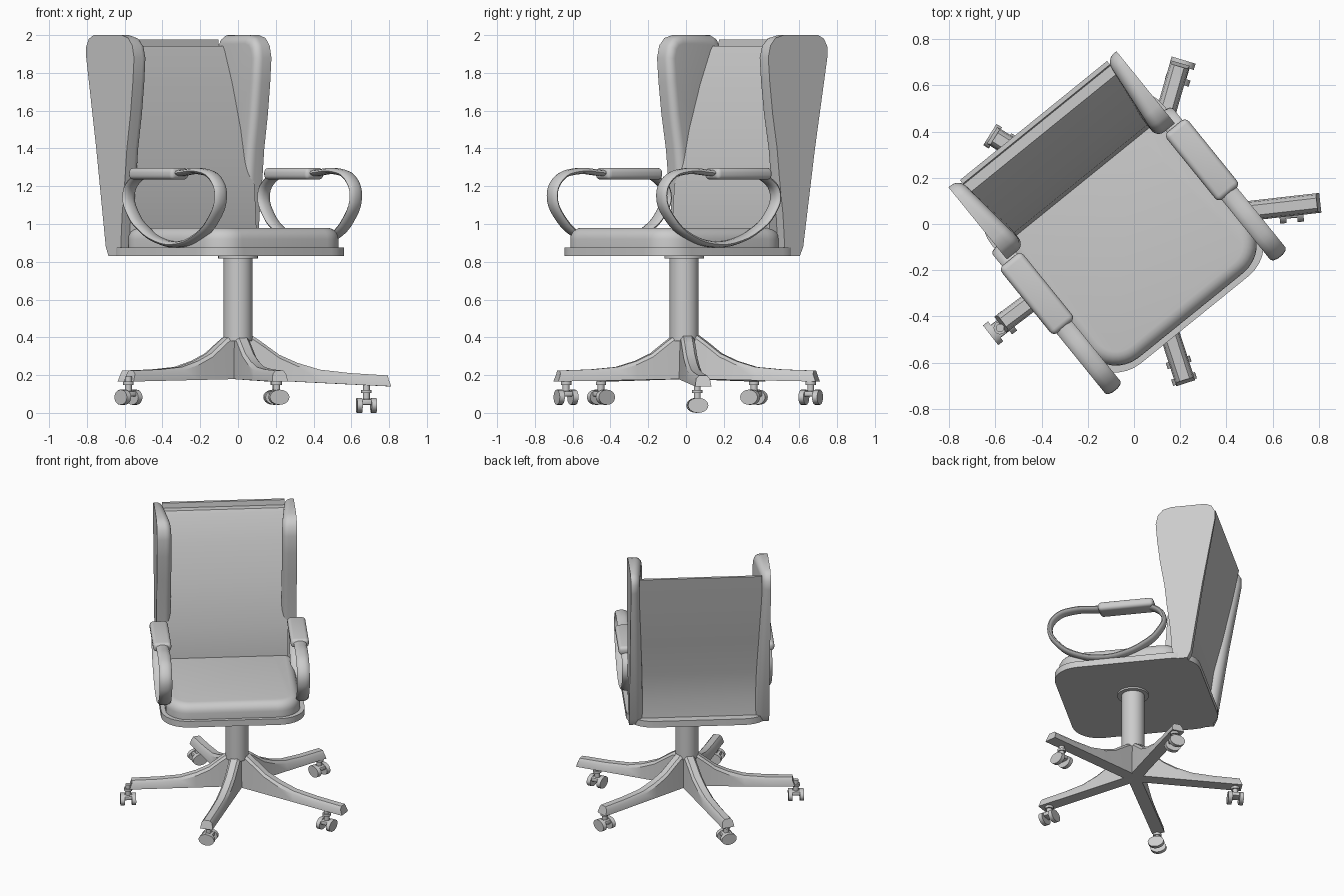
import bpy, bmesh
from math import radians, pi, cos, sin, atan2
from mathutils import Matrix

if "Cube" in bpy.data.objects:
    bpy.data.objects.remove(bpy.data.objects["Cube"])

T, R = Matrix.Translation, Matrix.Rotation
# Seat assembly is swivelled relative to the base
SEAT = T((0, -.01, 0)) @ R(radians(39), 4, 'Z') @ T((-.05, 0, 0))


def finish(name, mesh, mat):
    mesh.transform(mat)
    ob = bpy.data.objects.new(name, mesh)
    bpy.context.collection.objects.link(ob)
    bpy.ops.object.select_all(action='DESELECT')
    ob.select_set(True)
    bpy.context.view_layer.objects.active = ob
    bpy.ops.object.shade_smooth_by_angle(angle=radians(35))
    return ob


def from_bm(name, bm, mat):
    bmesh.ops.recalc_face_normals(bm, faces=bm.faces)
    me = bpy.data.meshes.new(name)
    bm.to_mesh(me)
    bm.free()
    return finish(name, me, mat)


def prism(name, near, far, mat, bevel=0, segs=5):
    """Solid between two matching loops; optionally round the far rim."""
    bm = bmesh.new()
    a = [bm.verts.new(p) for p in near]
    b = [bm.verts.new(p) for p in far]
    bm.faces.new(a)
    rim = bm.faces.new(b)
    for i in range(len(a)):
        j = (i + 1) % len(a)
        bm.faces.new((a[i], a[j], b[j], b[i]))
    if bevel:
        bmesh.ops.recalc_face_normals(bm, faces=bm.faces)
        bmesh.ops.bevel(bm, geom=list(rim.edges), offset=bevel, segments=segs, profile=.5, affect='EDGES')
    return from_bm(name, bm, mat)


def rounded_rect(w, y0, y1, r, z, n=8):
    pts = []
    for i, (cx, cy) in enumerate([(w - r, y1 - r), (r - w, y1 - r), (r - w, y0 + r), (w - r, y0 + r)]):
        for k in range(n + 1):
            a = pi / 2 * (i + k / n)
            pts.append((cx + r * cos(a), cy + r * sin(a), z))
    return pts


def cylinder(name, r, z0, z1, mat, n=32):
    bm = bmesh.new()
    bmesh.ops.create_cone(bm, cap_ends=True, segments=n, radius1=r, radius2=r, depth=z1 - z0,
                          matrix=T((0, 0, (z0 + z1) / 2)))
    return from_bm(name, bm, mat)


def box(name, size, centre, mat, bevel=0, segs=4):
    bm = bmesh.new()
    bmesh.ops.create_cube(bm, size=1, matrix=T(centre) @ Matrix.Diagonal((*size, 1)))
    if bevel:
        bmesh.ops.bevel(bm, geom=bm.edges[:], offset=bevel, segments=segs, profile=.5, affect='EDGES')
    return from_bm(name, bm, mat)


# Seat board and cushion
board, cushion = (.48, -.48, .505, .18), (.45, -.455, .41, .16)
prism("seat_board", rounded_rect(*board, .83), rounded_rect(*board, .875), SEAT)
prism("seat_cushion", rounded_rect(*cushion, .87), rounded_rect(*cushion, .98), SEAT, .06)

# Backrest panel with lumbar bend and a thin raised shell edge at the top
back = [(.29, .84), (.29, .98), (.305, 1.2), (.38, 1.5), (.465, 1.74), (.545, 1.92), (.56, 1.942),
        (.605, 1.942), (.61, 1.977), (.63, 1.977), (.585, 1.74), (.525, 1.45), (.465, 1.2), (.44, 1.0), (.45, .84)]
prism("backrest_panel", [(-.41, y, z) for y, z in back], [(.41, y, z) for y, z in back], SEAT)

# Side wings, flat outside and rounded inside, thinner towards the back
wing = [(.45, .83), (.473, .88), (.553, 1.4), (.637, 1.88), (.637, 1.94), (.615, 1.98), (.575, 2.0),
        (.34, 2.0), (.285, 1.985), (.25, 1.945), (.235, 1.88), (.245, 1.75), (.265, 1.58),
        (.295, 1.4), (.31, 1.25), (.335, 1.05), (.35, .83)]
for side, s in (("left", -1), ("right", 1)):
    prism(side + "_wing", [(s * .468, y, z) for y, z in wing],
          [(s * (.366 + .11 * (y - .24 - .11 * (1.9 - z))), y, z) for y, z in wing], SEAT, .045, 6)

# Armrest loops and pads
arm = [(-.12, .892), (-.29, .93), (-.42, 1.02), (-.485, 1.15), (-.44, 1.24), (-.33, 1.278), (-.15, 1.27),
       (.1, 1.26), (.22, 1.24), (.29, 1.16), (.25, 1.05), (.14, .96), (.02, .91)]
for side, s in (("left", -1), ("right", 1)):
    cu = bpy.data.curves.new("arm_path", 'CURVE')
    cu.dimensions = '3D'
    cu.bevel_depth = .017
    cu.bevel_resolution = 3
    cu.resolution_u = 5
    sp = cu.splines.new('BEZIER')
    sp.bezier_points.add(len(arm) - 1)
    sp.use_cyclic_u = True
    for p, (y, z) in zip(sp.bezier_points, arm):
        p.co = (0, y, z)
        p.handle_left_type = p.handle_right_type = 'AUTO'
    tmp = bpy.data.objects.new("arm_path", cu)
    bpy.context.collection.objects.link(tmp)
    me = bpy.data.meshes.new_from_object(tmp.evaluated_get(bpy.context.evaluated_depsgraph_get()))
    bpy.data.objects.remove(tmp)
    finish(side + "_arm_loop", me, SEAT @ T((s * .46, 0, 0)) @ Matrix.Diagonal((2.5, 1, 1, 1)))
    box(side + "_arm_pad", (.122, .376, .062), (s * .46, .038, 1.266), SEAT, .024)

# Central column and mounting flange
POST = T((0, -.01, 0))
cylinder("column", .077, .38, .835, POST)
cylinder("column_flange", .105, .818, .835, POST)

# Five star legs with twin-wheel casters; the first leg is longer and lower
leg_top = [(0, .41), (.07, .41), (.12, .375), (.2, .315), (.29, .275), (.40, .243), (.55, .23), (.735, .224)]
casters = [(.68, .06), (.2, .66), (-.58, .36), (-.58, -.45), (.205, -.635)]
for i, ang in enumerate((6.5, 74, 148, 217, 288)):
    length, drop = (.812, .026) if i == 0 else (.725, 0)
    mat = R(radians(ang), 4, 'Z')
    bm = bmesh.new()
    rings = []
    for r, z in leg_top:
        t = r / .735
        x, dz, bx = t * (length - .015), drop * t, t * length
        zb = .18 - .014 * t - dz
        rings.append([bm.verts.new(p) for p in (
            (bx, -.043, zb), (bx, .043, zb), (x, .037, z - dz - .018),
            (x, .022, z - dz), (x, -.022, z - dz), (x, -.037, z - dz - .018))])
    for a, b in zip(rings, rings[1:]):
        for k in range(6):
            bm.faces.new((a[k], a[(k + 1) % 6], b[(k + 1) % 6], b[k]))
    bm.faces.new(rings[0])
    bm.faces.new(rings[-1])
    from_bm(f"base_leg_{i + 1}", bm, mat)

    # Caster: stem, collar, housing and two slightly oval wheels on a radial axle
    cx, cy = casters[i]
    c = T((cx, cy, 0 if i == 0 else .043)) @ R(atan2(cy, cx), 4, 'Z')
    cylinder(f"caster_stem_{i + 1}", .018, .05, .15, c, 16)
    cylinder(f"caster_collar_{i + 1}", .028, .105, .122, c, 16)
    box(f"caster_housing_{i + 1}", (.07, .07, .03), (0, 0, .058), c, .008, 2)
    for k, s in enumerate((-1, 1)):
        cylinder(f"caster_wheel_{i + 1}_{k + 1}", .04, -.014, .014,
                 c @ T((s * .038, 0, .04)) @ Matrix.Diagonal((1, 1.35, 1, 1)) @ R(pi / 2, 4, 'Y'), 20)
